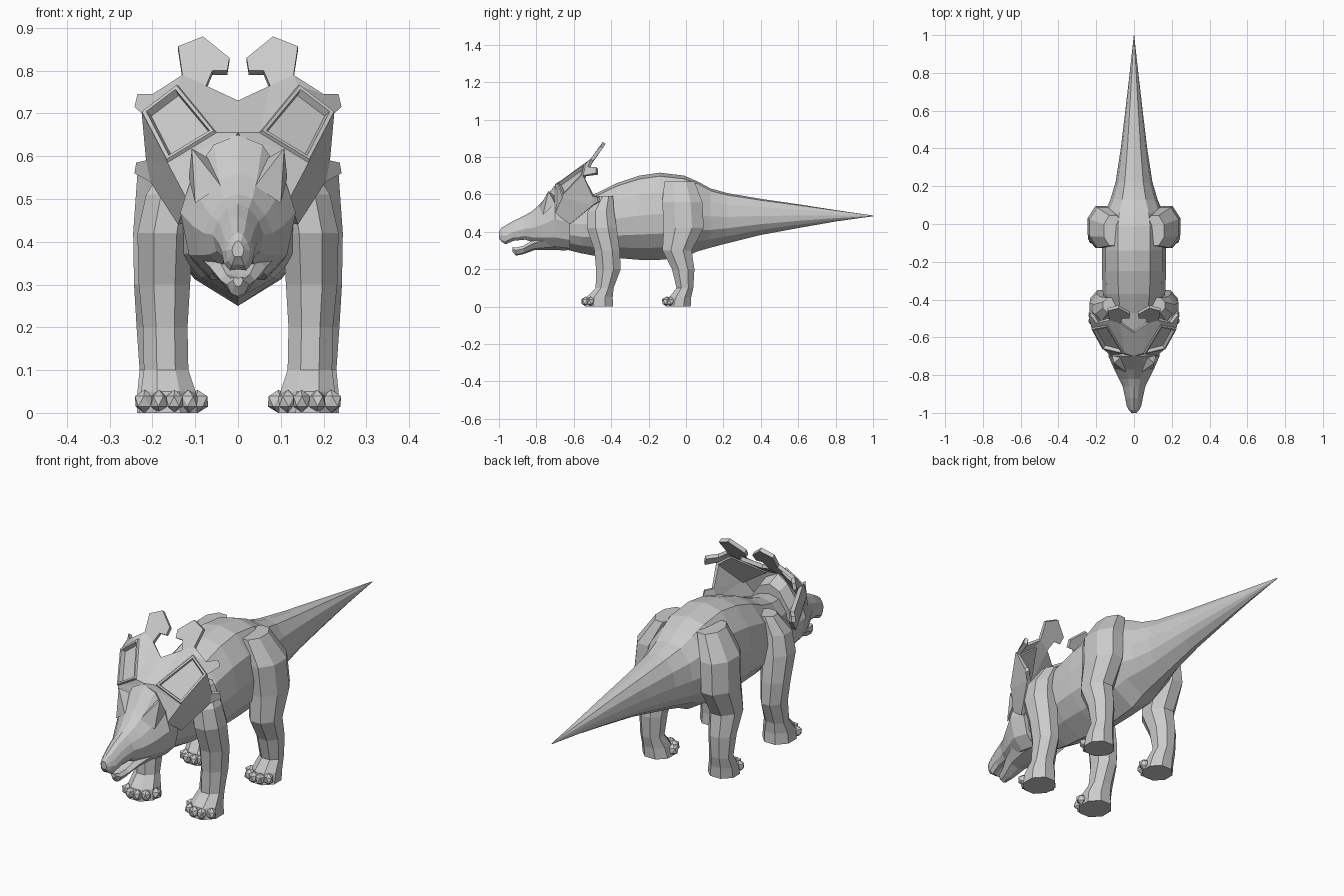
import bpy, bmesh, math
from mathutils import Matrix, Vector

if "Cube" in bpy.data.objects:
    bpy.data.objects.remove(bpy.data.objects["Cube"])

hide = bpy.data.materials.new("grey_hide")
hide.diffuse_color = (0.6, 0.6, 0.6, 1)
hide.use_nodes = True
hide.node_tree.nodes["Principled BSDF"].inputs["Base Color"].default_value = hide.diffuse_color


def finish(name, bm, mirror=False, closed=True):
    if closed:
        bmesh.ops.recalc_face_normals(bm, faces=bm.faces[:])
    me = bpy.data.meshes.new(name)
    bm.to_mesh(me)
    bm.free()
    ob = bpy.data.objects.new(name, me)
    bpy.context.collection.objects.link(ob)
    me.materials.append(hide)
    if mirror:
        ob.modifiers.new("mirror", 'MIRROR').use_clip = True
    return ob


def add_loft(bm, rings):
    rows = [[bm.verts.new(p) for p in ring] for ring in rings]
    n = len(rows[0])
    for a, b in zip(rows, rows[1:]):
        for i in range(n):
            j = (i + 1) % n
            bm.faces.new((a[i], a[j], b[j], b[i]))
    bm.faces.new(rows[0])
    bm.faces.new(rows[-1])


def body_loft(name, half_section, stations):
    """Loft a symmetric section along y; stations are (y, top, bottom, half width)."""
    section = half_section + [(-x, z) for x, z in half_section[-2:0:-1]]
    rings = []
    for y, top, bot, w in stations:
        mid, h = (top + bot) / 2, (top - bot) / 2
        rings.append([(x * w, y, mid + z * h) for x, z in section])
    bm = bmesh.new()
    add_loft(bm, rings)
    return finish(name, bm)


# Neck, torso and tail
body_loft("body",
          [(0, 1), (.5, .92), (.88, .55), (1, .05), (.92, -.4), (.6, -.72), (0, -1)],
          [(-.66, .57, .31, .09), (-.56, .58, .285, .115), (-.47, .61, .268, .145),
           (-.37, .66, .26, .165), (-.25, .70, .25, .17), (-.14, .716, .25, .17),
           (-.01, .70, .262, .17), (.06, .67, .295, .155), (.13, .632, .315, .125),
           (.22, .607, .338, .098), (.40, .576, .383, .07), (.60, .547, .42, .046),
           (.80, .516, .455, .023), (1, .487, .483, .001)])

# Skull with hooked beak
body_loft("skull",
          [(0, 1), (.42, .86), (.8, .4), (1, -.1), (.85, -.7), (.5, -1), (0, -.95)],
          [(-1, .402, .365, .014), (-.985, .422, .345, .028), (-.965, .434, .333, .038),
           (-.92, .46, .352, .047), (-.86, .488, .358, .06), (-.82, .512, .345, .08),
           (-.77, .56, .335, .105), (-.70, .65, .32, .135), (-.62, .62, .31, .125)])

# Lower jaw
body_loft("lower_jaw",
          [(0, .7), (.7, 1), (1, .3), (.6, -.7), (0, -1)],
          [(-.928, .318, .295, .012), (-.91, .315, .272, .026), (-.87, .325, .28, .04),
           (-.81, .36, .302, .065), (-.72, .40, .303, .09), (-.64, .42, .30, .09)])

# Neck frill with curled top horns and side spikes, one half mirrored
points = [(0, -.70, .655), (0, -.575, .73), (.075, -.525, .765), (.06, -.50, .80),
          (.025, -.50, .80), (.02, -.48, .83), (.082, -.445, .88), (.14, -.46, .857),
          (.13, -.51, .79), (.20, -.525, .745), (.235, -.48, .745), (.242, -.48, .715),
          (.05, -.685, .655), (.14, -.535, .765), (.225, -.55, .70), (.165, -.66, .585),
          (.215, -.50, .59), (.238, -.475, .585), (.242, -.47, .56), (.205, -.50, .54),
          (.14, -.62, .44), (.12, -.70, .50)]
panels = [(12, 15, 14, 13), (0, 12, 2, 1), (12, 13, 8, 2), (2, 8, 7, 6, 5, 4, 3),
          (8, 13, 9), (13, 14, 11, 10, 9), (14, 15, 16), (15, 19, 16),
          (16, 19, 18, 17), (15, 21, 20, 19), (0, 21, 15), (0, 15, 12)]
bm = bmesh.new()
verts = [bm.verts.new(p) for p in points]
faces = [bm.faces.new([verts[i] for i in p]) for p in panels]
bmesh.ops.recalc_face_normals(bm, faces=faces)
window = faces[0]
window.normal_update()
if window.normal.y > 0:
    bmesh.ops.reverse_faces(bm, faces=faces)
bm.normal_update()
# raised rim, then recessed window
bmesh.ops.inset_individual(bm, faces=[window], thickness=.004, depth=.008)
bmesh.ops.inset_individual(bm, faces=[window], thickness=.012, depth=0)
bmesh.ops.inset_individual(bm, faces=[window], thickness=.004, depth=-.02)
frill = finish("frill", bm, mirror=True, closed=False)
solid = frill.modifiers.new("thickness", 'SOLIDIFY')
solid.thickness = .018
solid.offset = -1

# Brow horns
bm = bmesh.new()
base = [bm.verts.new(p) for p in
        [(.04, -.785, .53), (.10, -.765, .49), (.115, -.70, .55), (.06, -.70, .59)]]
tip = bm.verts.new((.108, -.735, .618))
bm.faces.new(base)
for i in range(4):
    bm.faces.new((base[i], base[(i + 1) % 4], tip))
finish("brow_horns", bm, mirror=True)


def legs(name, stations, foot, foot_radius):
    """Leg pair; stations are (z, y centre, y radius, x centre, x radius)."""
    bm = bmesh.new()
    turn = [math.radians(22.5 + 45 * i) for i in range(8)]
    k = 1 / math.cos(math.radians(22.5))
    add_loft(bm, [[(xc + rx * k * math.cos(a), yc + ry * k * math.sin(a), z)
                   for a in turn] for z, yc, ry, xc, rx in stations])
    finish(name, bm, mirror=True)
    # Toes fanned round the front of the foot
    bm = bmesh.new()
    for deg in (-80, -42, -12, 18, 52):
        a = math.radians(deg)
        at = Vector((foot[0] + foot_radius[0] * math.sin(a),
                     foot[1] - foot_radius[1] * math.cos(a), .027))
        bmesh.ops.create_icosphere(
            bm, subdivisions=1, radius=1,
            matrix=Matrix.Translation(at) @ Matrix.Rotation(a, 4, 'Z')
            @ Matrix.Diagonal((.022, .028, .027, 1)))
    finish(name.replace("legs", "toes"), bm, mirror=True)


legs("front_legs",
     [(.59, -.43, .04, .12, .045), (.51, -.455, .07, .155, .06),
      (.42, -.45, .08, .17, .065), (.30, -.422, .068, .172, .06),
      (.20, -.415, .066, .17, .052), (.10, -.435, .048, .168, .052),
      (.05, -.462, .07, .163, .064), (.0, -.465, .075, .163, .068)],
     (.163, -.465), (.07, .072))

legs("hind_legs",
     [(.67, -.035, .08, .11, .05), (.56, -.02, .107, .165, .07),
      (.42, -.012, .107, .175, .07), (.30, -.048, .078, .178, .065),
      (.20, -.015, .06, .18, .057), (.10, -.006, .045, .18, .05),
      (.05, -.03, .058, .175, .06), (.0, -.04, .065, .17, .066)],
     (.168, -.045), (.062, .06))
